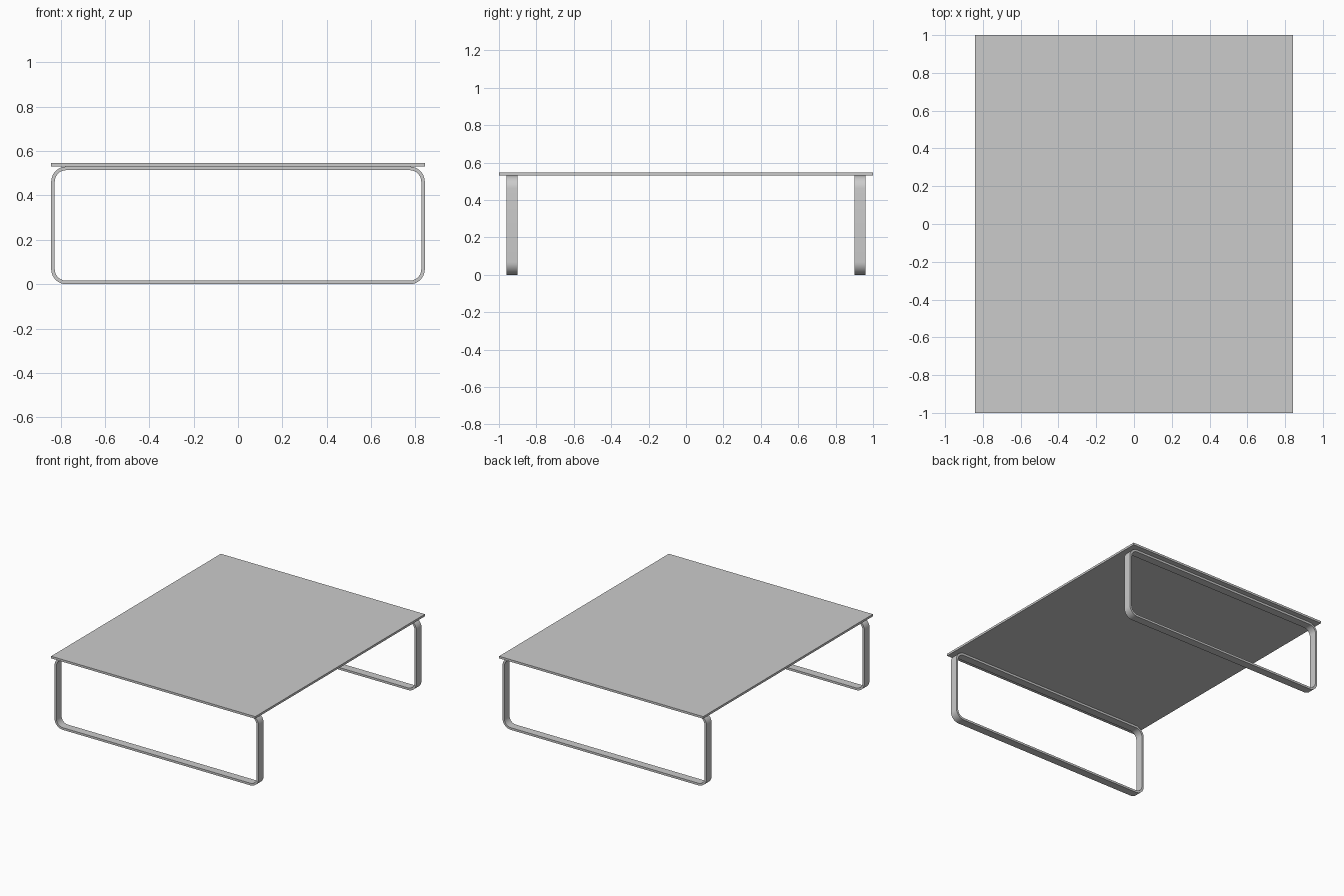
import bpy, bmesh
from math import cos, sin, pi

if "Cube" in bpy.data.objects:
    bpy.data.objects.remove(bpy.data.objects["Cube"])

HALF_X, HALF_Y = 0.842, 1.0
LEG_H, TOP_H = 0.53, 0.546
BAR, RADIUS, SEG = 0.016, 0.068, 10


def rounded_rect(inset):
    """Rounded rectangle in the xz plane, inset from the outer outline."""
    r = RADIUS - inset
    cx, cz = HALF_X - RADIUS, LEG_H / 2 - RADIUS
    pts = []
    for i, (sx, sz) in enumerate([(1, 1), (-1, 1), (-1, -1), (1, -1)]):
        for k in range(SEG + 1):
            a = (i + k / SEG) * pi / 2
            pts.append((sx * cx + r * cos(a), LEG_H / 2 + sz * cz + r * sin(a)))
    return pts


def finish(name, bm):
    bmesh.ops.recalc_face_normals(bm, faces=bm.faces)
    mesh = bpy.data.meshes.new(name)
    bm.to_mesh(mesh)
    bm.free()
    ob = bpy.data.objects.new(name, mesh)
    bpy.context.collection.objects.link(ob)
    return ob


def leg_frame(name, y0, y1):
    bm = bmesh.new()
    # four loops: outer and inner outline on the two sides of the flat bar
    loops = [[bm.verts.new((x, y, z)) for x, z in rounded_rect(inset)]
             for inset, y in [(0, y0), (0, y1), (BAR, y1), (BAR, y0)]]
    n = len(loops[0])
    for a, b in zip(loops, loops[1:] + loops[:1]):
        for i in range(n):
            j = (i + 1) % n
            bm.faces.new((a[i], a[j], b[j], b[i]))
    ob = finish(name, bm)
    bpy.ops.object.select_all(action='DESELECT')
    ob.select_set(True)
    bpy.context.view_layer.objects.active = ob
    bpy.ops.object.shade_smooth_by_angle()


# thin table top
bm = bmesh.new()
bmesh.ops.create_cube(bm, size=1)
for v in bm.verts:
    v.co = (v.co.x * 2 * HALF_X, v.co.y * 2 * HALF_Y,
            TOP_H if v.co.z > 0 else LEG_H)
finish("table_top", bm)

# flat-bar loop legs
leg_frame("front_leg", -0.96, -0.90)
leg_frame("back_leg", 0.90, 0.96)
